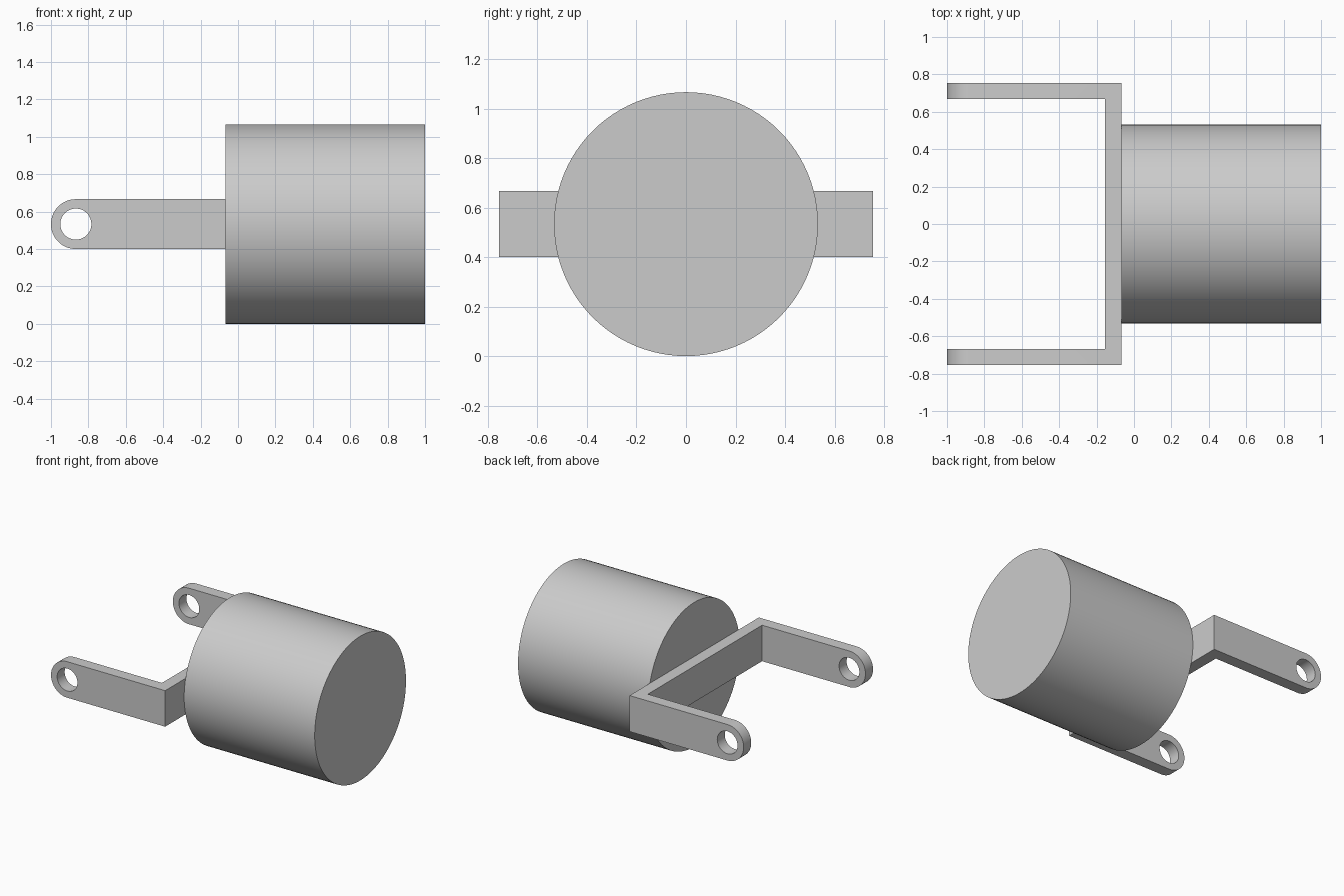
import bpy, bmesh, math
from mathutils import Vector

cube = bpy.data.objects.get("Cube")
if cube:
    bpy.data.objects.remove(cube, do_unlink=True)

RADIUS = 0.533      # drum radius, also the axis height
BACK = -0.067       # plane where the drum meets the bracket
HALF = 0.133        # half height of the bracket strip
EYE_X = -0.867      # centre of the arm eyelets

grey = bpy.data.materials.new("plain grey")
grey.use_nodes = True
colour = (0.6, 0.6, 0.6, 1)
grey.diffuse_color = colour
grey.node_tree.nodes["Principled BSDF"].inputs["Base Color"].default_value = colour


def prism(name, points, direction):
    """Extrude a closed outline along a direction."""
    bm = bmesh.new()
    face = bm.faces.new([bm.verts.new(p) for p in points])
    made = bmesh.ops.extrude_face_region(bm, geom=[face])["geom"]
    verts = [v for v in made if isinstance(v, bmesh.types.BMVert)]
    bmesh.ops.translate(bm, verts=verts, vec=Vector(direction))
    bmesh.ops.recalc_face_normals(bm, faces=bm.faces)
    mesh = bpy.data.meshes.new(name)
    bm.to_mesh(mesh)
    bm.free()
    mesh.materials.append(grey)
    obj = bpy.data.objects.new(name, mesh)
    bpy.context.collection.objects.link(obj)
    return obj


def arc(x, y, r, start, end, steps):
    """Points on an arc in the XZ plane, centred on the axis height."""
    angles = [start + (end - start) * i / steps for i in range(steps + 1)]
    return [(x + r * math.cos(a), y, RADIUS + r * math.sin(a)) for a in angles]


def smooth(obj):
    bpy.ops.object.select_all(action="DESELECT")
    obj.select_set(True)
    bpy.context.view_layer.objects.active = obj
    bpy.ops.object.shade_smooth_by_angle(angle=math.radians(30))


def carve(obj, cutter, operation):
    """Apply a boolean and remove its helper."""
    cutter.hide_render = True
    mod = obj.modifiers.new("carve", "BOOLEAN")
    mod.operation, mod.object, mod.solver = operation, cutter, "EXACT"
    bpy.context.view_layer.objects.active = obj
    bpy.ops.object.modifier_apply(modifier=mod.name)
    bpy.data.objects.remove(cutter, do_unlink=True)


# Drum lying along x
bpy.ops.mesh.primitive_cylinder_add(
    vertices=96, radius=RADIUS, depth=1 - BACK,
    location=((1 + BACK) / 2, 0, RADIUS), rotation=(0, math.pi / 2, 0))
drum = bpy.context.object
drum.name = "drum"
drum.data.materials.append(grey)
smooth(drum)

# U-shaped bracket: plan outline extruded upwards
half_plan = [(-1.1, 0.667), (-0.155, 0.667)]
outer = [(-1.1, 0.755), (BACK, 0.755)]
plan = half_plan + [(x, -y) for x, y in reversed(half_plan)]
plan += [(x, -y) for x, y in outer] + outer[::-1]
bracket = prism("bracket", [(x, y, RADIUS - HALF) for x, y in plan], (0, 0, 2 * HALF))

# Rounded arm ends and through eyelets
rounding = arc(EYE_X, -1, HALF + 0.0002, math.pi / 2, 1.5 * math.pi, 32)
rounding += [(0.2, -1, RADIUS - 0.3), (0.2, -1, RADIUS + 0.3)]
carve(bracket, prism("rounding_helper", rounding, (0, 2, 0)), "INTERSECT")
hole = arc(EYE_X, -1, 0.083, 0, 2 * math.pi, 48)[:-1]
carve(bracket, prism("eyelet_helper", hole, (0, 2, 0)), "DIFFERENCE")
smooth(bracket)
